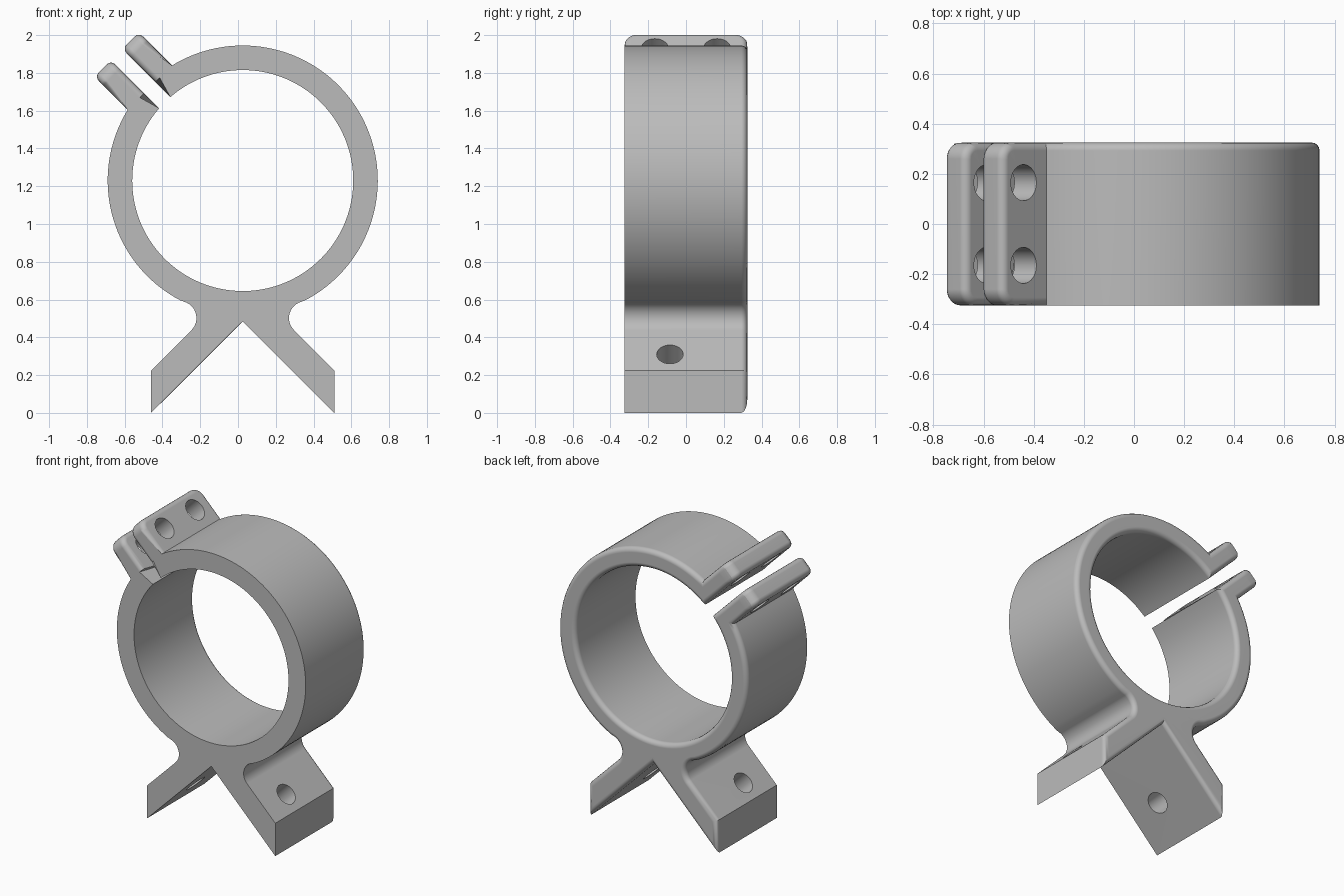
import bpy, bmesh, math
from mathutils import Vector, Matrix

if "Cube" in bpy.data.objects:
    bpy.data.objects.remove(bpy.data.objects["Cube"])

CENTRE = Vector((0.025, 0, 1.23))      # ring axis
R_OUT, R_IN, DEPTH = 0.715, 0.585, 0.325
GAP, LUG, TIP = 0.042, 0.166, 0.944    # lug inner side, outer side, reach
FILLET, EDGE = 0.09, 0.032
SPLIT = math.radians(135)              # direction of the clamp gap
U = Vector((math.cos(SPLIT), 0, math.sin(SPLIT)))
V = Vector((U.z, 0, -U.x))


def arc(cx, cz, r, a0, a1, n):
    angles = [a0 + (a1 - a0) * i / n for i in range(n + 1)]
    return [(cx + r * math.cos(a), cz + r * math.sin(a)) for a in angles]


def lug_point(u, v):
    p = U * u + V * v
    return (p.x, p.z)


def leg_side():
    """Left fillet and leg, from the ring down to the foot."""
    fx, fz = -0.335, -0.728
    pts = arc(fx, fz, FILLET, math.atan2(-fz, -fx), -math.pi / 4, 12)
    return pts + [(-0.485, -1.005), (-0.485, -1.23)]


# Clamp outline around the ring axis
d_in, d_out = math.asin(GAP / R_IN), math.asin(LUG / R_OUT)
base = R_OUT * math.cos(d_out)
leg = leg_side()
foot_angle = math.atan2(0.728, 0.335)
outline = arc(0, 0, R_IN, SPLIT - d_in, SPLIT + d_in - math.tau, 120)
outline += [lug_point(base, -GAP), lug_point(TIP, -GAP), lug_point(TIP, -LUG)]
outline += arc(0, 0, R_OUT, SPLIT + d_out, math.pi + foot_angle, 36)[:-1]
outline += leg + [(0, -0.745)] + [(-x, z) for x, z in reversed(leg)]
outline += arc(0, 0, R_OUT, -foot_angle, SPLIT - d_out, 72)[1:]
outline += [lug_point(TIP, LUG), lug_point(TIP, GAP), lug_point(base, GAP)]

# Extrude the outline through the depth
bm = bmesh.new()
face = bm.faces.new([bm.verts.new((x, -DEPTH, z)) for x, z in outline])
ext = bmesh.ops.extrude_face_region(bm, geom=[face], use_keep_orig=True)
moved = [g for g in ext["geom"] if isinstance(g, bmesh.types.BMVert)]
bmesh.ops.translate(bm, verts=moved, vec=(0, 2 * DEPTH, 0))
bmesh.ops.recalc_face_normals(bm, faces=bm.faces)


def round_edges(edges, width, segments):
    bmesh.ops.bevel(bm, geom=edges, offset=width, offset_type='OFFSET',
                    segments=segments, profile=0.5, affect='EDGES',
                    clamp_overlap=False)


# Round the corners of the lug tips
round_edges([e for e in bm.edges
             if all(v.co.dot(U) > TIP - 0.001 for v in e.verts)
             and abs(e.verts[0].co.y - e.verts[1].co.y) < 0.001], 0.065, 6)

# Soften the whole back rim and the lug rims
round_edges([e for e in bm.edges
             if all(v.co.y > DEPTH - 0.0001 for v in e.verts)
             or (all(v.co.dot(U) > base - 0.002 for v in e.verts)
                 and e.calc_face_angle_signed(0) > 1)], EDGE, 4)
bmesh.ops.recalc_face_normals(bm, faces=bm.faces)

mesh = bpy.data.meshes.new("pipe_clamp")
bm.to_mesh(mesh)
bm.free()
clamp = bpy.data.objects.new("pipe_clamp", mesh)
clamp.location = CENTRE
bpy.context.collection.objects.link(clamp)

grey = bpy.data.materials.new("plain_grey")
grey.use_nodes = True
colour = (0.5, 0.5, 0.5, 1)
grey.diffuse_color = colour
grey.node_tree.nodes["Principled BSDF"].inputs["Base Color"].default_value = colour
mesh.materials.append(grey)


def drill(name, centre, axis, radius, length):
    bpy.ops.mesh.primitive_cylinder_add(vertices=40, radius=radius, depth=length,
                                        location=centre)
    cutter = bpy.context.object
    cutter.name = name
    cutter.hide_render = True
    cutter.rotation_euler = axis.to_track_quat('Z', 'Y').to_euler()
    cutter.data.materials.append(grey)
    bpy.context.view_layer.update()
    mod = clamp.modifiers.new(name, 'BOOLEAN')
    mod.operation, mod.solver, mod.object = 'DIFFERENCE', 'EXACT', cutter
    bpy.context.view_layer.objects.active = clamp
    bpy.ops.object.modifier_apply(modifier=name)
    bpy.data.objects.remove(cutter)


# Bolt holes through both lugs, screw holes through the legs
for y in (-0.165, 0.165):
    drill("bolt_hole", CENTRE + U * 0.824 + Vector((0, y, 0)), V, 0.072, 0.6)
for s in (-1, 1):
    drill("screw_hole", (0.025 + s * 0.345, -0.085, 0.255),
          Vector((s, 0, 1)), 0.07, 0.3)

# Smooth shading with crisp edges
bpy.ops.object.select_all(action='DESELECT')
clamp.select_set(True)
bpy.context.view_layer.objects.active = clamp
bpy.ops.object.shade_smooth_by_angle(angle=math.radians(30))
normals = clamp.modifiers.new("even_normals", 'WEIGHTED_NORMAL')
normals.keep_sharp = True
